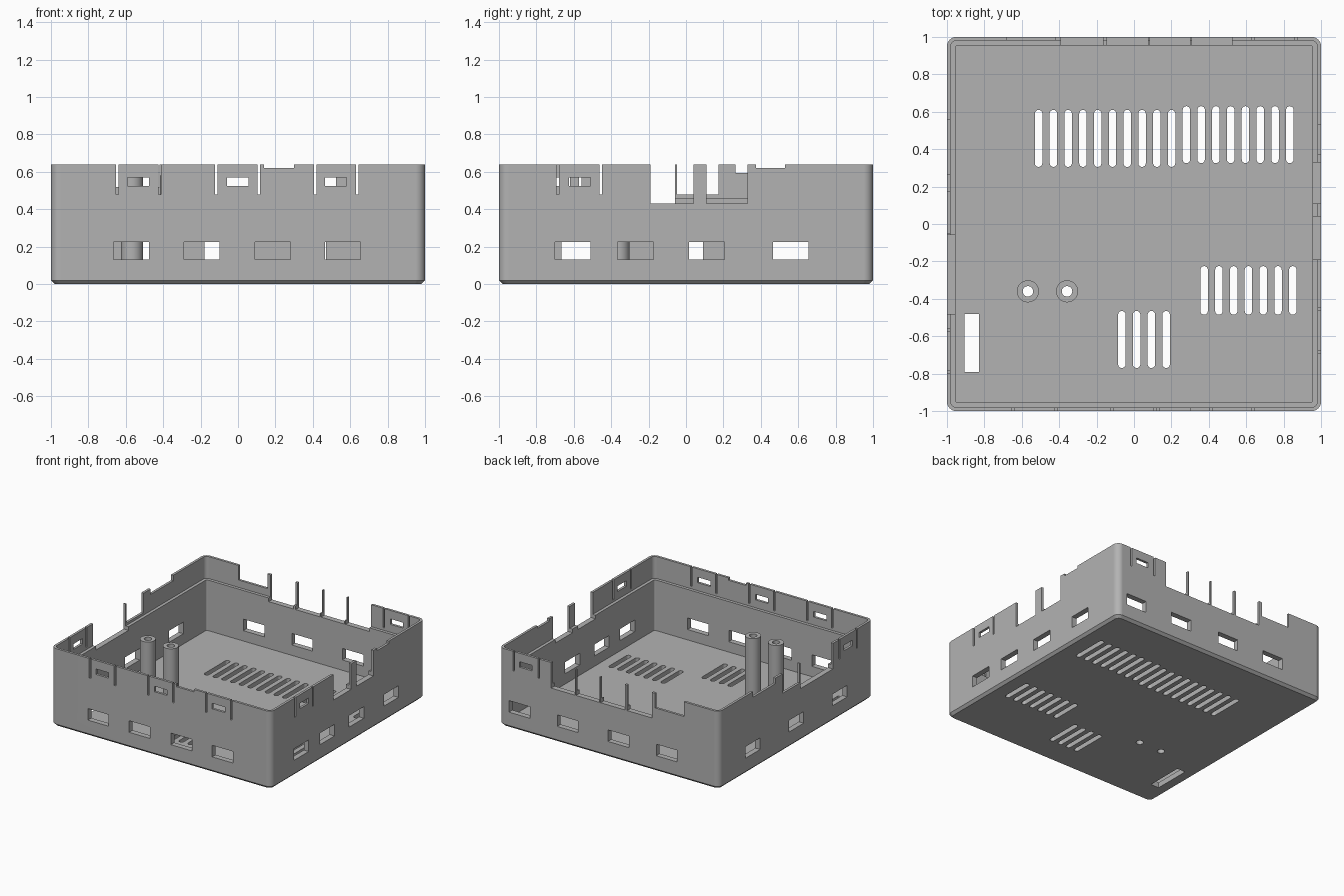
import bpy, bmesh, math

cube = bpy.data.objects.get("Cube")
if cube:
    bpy.data.objects.remove(cube, do_unlink=True)

TOP, LEDGE, FLOOR = 0.64, 0.46, 0.045

grey = bpy.data.materials.new("light grey plastic")
grey.use_nodes = True
grey.diffuse_color = (0.45, 0.45, 0.45, 1)
grey.node_tree.nodes["Principled BSDF"].inputs["Base Color"].default_value = (0.45, 0.45, 0.45, 1)


def make_object(name, bm):
    bmesh.ops.recalc_face_normals(bm, faces=bm.faces)
    mesh = bpy.data.meshes.new(name)
    bm.to_mesh(mesh)
    bm.free()
    mesh.materials.append(grey)
    obj = bpy.data.objects.new(name, mesh)
    bpy.context.collection.objects.link(obj)
    return obj


def activate(obj):
    bpy.ops.object.select_all(action='DESELECT')
    obj.select_set(True)
    bpy.context.view_layer.objects.active = obj


def arc(cx, cy, r, start, end, steps):
    return [(cx + r * math.cos(a), cy + r * math.sin(a))
            for a in (math.radians(start + (end - start) * i / steps) for i in range(steps + 1))]


def rounded_square(half, r):
    pts = []
    for i, (sx, sy) in enumerate([(1, 1), (-1, 1), (-1, -1), (1, -1)]):
        c = half - r
        pts += arc(sx * c, sy * c, r, 90 * i, 90 * i + 90, 8)
    return pts


def add_prism(bm, pts, z0, z1):
    low = [bm.verts.new((x, y, z0)) for x, y in pts]
    high = [bm.verts.new((x, y, z1)) for x, y in pts]
    bm.faces.new(low[::-1])
    bm.faces.new(high)
    for i in range(len(pts)):
        j = (i + 1) % len(pts)
        bm.faces.new((low[i], low[j], high[j], high[i]))


def add_rect(bm, x0, x1, y0, y1, z0, z1):
    add_prism(bm, [(x0, y0), (x1, y0), (x1, y1), (x0, y1)], z0, z1)


# Tray shell: nested rings from the chamfered base over the thin lip to the floor
bm = bmesh.new()
rings = []
for half, r, z in [(0.98, 0.035, 0), (1, 0.05, 0.02), (1, 0.05, TOP), (0.98, 0.03, TOP),
                   (0.98, 0.03, LEDGE), (0.955, 0.012, LEDGE), (0.955, 0.012, FLOOR)]:
    rings.append([bm.verts.new((x, y, z)) for x, y in rounded_square(half, r)])
for a, b in zip(rings, rings[1:]):
    for i in range(len(a)):
        j = (i + 1) % len(a)
        bm.faces.new((a[i], a[j], b[j], b[i]))
bm.faces.new(rings[0][::-1])
bm.faces.new(rings[-1])
tray = make_object("tray", bm)

# Wall cutouts, placed by the distance along each wall
cut = bmesh.new()


def wall_cut(side, a, b, z0, z1):
    if side in ("front", "back"):
        y0, y1 = (-1.1, -0.9) if side == "front" else (0.9, 1.1)
        add_rect(cut, a, b, y0, y1, z0, z1)
    else:
        x0, x1 = (-1.1, -0.9) if side == "minus_x" else (0.9, 1.1)
        add_rect(cut, x0, x1, a, b, z0, z1)


vents = {
    "front": [-0.665, -0.29, 0.09, 0.465],
    "back": [-0.62, -0.18, 0.28, 0.72],
    "plus_x": [-0.70, -0.365, 0.015, 0.465],
    "minus_x": [-0.665, -0.10, 0.465],
}
clip_windows = {"front": [-0.59, -0.06, 0.465], "back": [0.70],
                "plus_x": [-0.625], "minus_x": [-0.735]}
slits = {
    "front": [-0.645, -0.418, -0.117, 0.11, 0.412, 0.638],
    "back": [0.638, 0.865],
    "plus_x": [-0.685, -0.455],
    "minus_x": [-0.79, -0.565],
}
openings = {
    "front": [(0.14, 0.30, 0.62)],
    "back": [(-0.68, -0.42, 0.52), (-0.39, -0.165, 0.43), (-0.145, 0.076, 0.43),
             (0.086, 0.30, 0.43), (0.31, 0.525, 0.43)],
    "plus_x": [(-0.19, 0.04, 0.43), (0.11, 0.33, 0.43), (0.375, 0.53, 0.62)],
    "minus_x": [(-0.48, -0.058, 0.43), (-0.048, 0.175, 0.48), (0.265, 0.56, 0.595)],
}
for side in vents:
    for a in vents[side]:
        wall_cut(side, a, a + 0.19, 0.13, 0.225)
    for a in clip_windows[side]:
        wall_cut(side, a, a + 0.115, 0.525, 0.57)
    for c in slits[side]:
        wall_cut(side, c - 0.007, c + 0.007, 0.48, 0.8)
    for a, b, z in openings[side]:
        wall_cut(side, a, b, z, 0.8)


# Floor vent slots with round ends
def slot_row(x, count, y0, y1, r=0.02):
    for i in range(count):
        c = x + 0.079 * i
        pts = arc(c, y1 - r, r, 0, 180, 8) + arc(c, y0 + r, r, 180, 360, 8)
        add_prism(cut, pts, -0.1, 0.1)


slot_row(-0.51, 10, 0.305, 0.61)
slot_row(0.28, 8, 0.325, 0.63)
slot_row(0.375, 7, -0.485, -0.225)
slot_row(-0.065, 4, -0.77, -0.465)
add_rect(cut, -0.905, -0.83, -0.79, -0.48, -0.1, 0.1)

# Screw holes under the posts
posts = [("screw_post_outer", -0.567), ("screw_post_inner", -0.358)]
POST_Y = -0.36
for name, x in posts:
    add_prism(cut, arc(x, POST_Y, 0.028, 0, 360, 32)[:-1], -0.1, 0.1)

cutter = make_object("cutter", cut)
cutter.hide_render = True
mod = tray.modifiers.new("cutouts", 'BOOLEAN')
mod.operation = 'DIFFERENCE'
mod.solver = 'EXACT'
mod.object = cutter
activate(tray)
bpy.ops.object.modifier_apply(modifier=mod.name)
bpy.data.objects.remove(cutter, do_unlink=True)

# Hollow screw posts
parts = [tray]
for name, x in posts:
    bm = bmesh.new()
    loops = [[bm.verts.new((px, py, z)) for px, py in arc(x, POST_Y, r, 0, 360, 32)[:-1]]
             for r, z in [(0.028, FLOOR), (0.059, FLOOR), (0.059, 0.58), (0.028, 0.58)]]
    for k in range(4):
        a, b = loops[k], loops[(k + 1) % 4]
        for i in range(32):
            j = (i + 1) % 32
            bm.faces.new((a[i], a[j], b[j], b[i]))
    parts.append(make_object(name, bm))

# Smooth curved corners, crisp edges elsewhere
for obj in parts:
    activate(obj)
    bpy.ops.object.shade_smooth_by_angle(angle=math.radians(30))
    weighted = obj.modifiers.new("weighted_normals", 'WEIGHTED_NORMAL')
    weighted.keep_sharp = True
